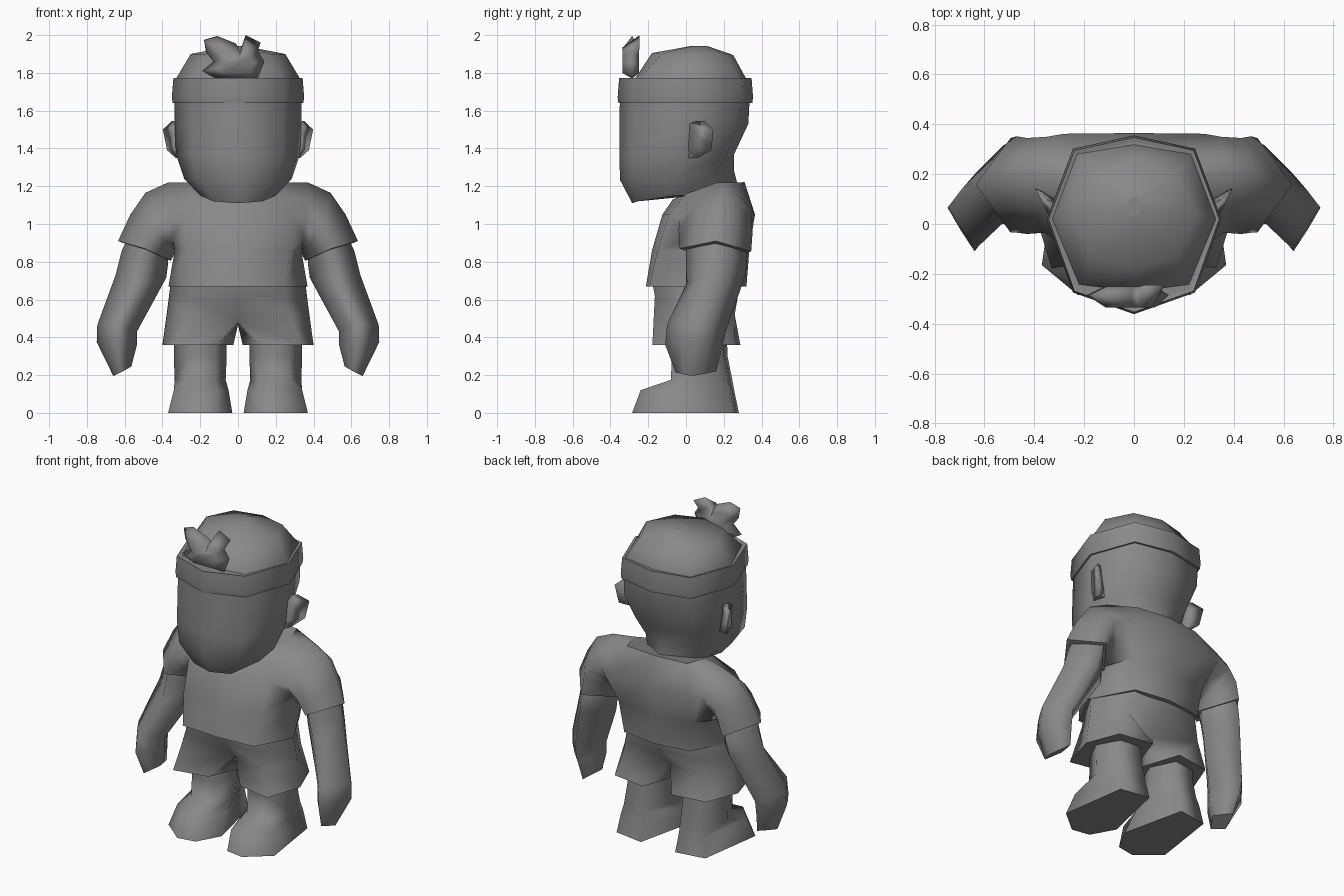
import bpy, bmesh, math

cube = bpy.data.objects.get("Cube")
if cube:
    bpy.data.objects.remove(cube, do_unlink=True)

grey = bpy.data.materials.new("grey")
grey.use_nodes = True
grey.diffuse_color = (0.25, 0.25, 0.25, 1)
grey.node_tree.nodes["Principled BSDF"].inputs["Base Color"].default_value = (0.25, 0.25, 0.25, 1)


def finish(name, bm, angle=150):
    bmesh.ops.recalc_face_normals(bm, faces=bm.faces)
    mesh = bpy.data.meshes.new(name)
    bm.to_mesh(mesh)
    bm.free()
    ob = bpy.data.objects.new(name, mesh)
    bpy.context.collection.objects.link(ob)
    mesh.materials.append(grey)
    bpy.ops.object.select_all(action='DESELECT')
    ob.select_set(True)
    bpy.context.view_layer.objects.active = ob
    bpy.ops.object.shade_smooth_by_angle(angle=math.radians(angle))


def add_ring(bm, ring, side=1):
    return [bm.verts.new((side * x, y, z)) for x, y, z in ring]


def skin(bm, loops):
    """Join neighbouring loops of vertices with quads."""
    for a, b in zip(loops, loops[1:]):
        for i in range(len(a)):
            j = (i + 1) % len(a)
            bm.faces.new((a[i], a[j], b[j], b[i]))


def cap(bm, loop):
    """Close a loop with a hard-edged face."""
    for e in bm.faces.new(loop).edges:
        e.smooth = False


def loft(name, rings, side=1, angle=150):
    bm = bmesh.new()
    loops = [add_ring(bm, r, side) for r in rings]
    skin(bm, loops)
    cap(bm, loops[0])
    cap(bm, loops[-1])
    finish(name, bm, angle)


def pair(name, rings):
    for label, s in (("left", 1), ("right", -1)):
        loft(f"{label}_{name}", rings, s)


def sym(half):
    """Complete a half ring, running front to back, across x = 0."""
    return half + [(-x, y, z) for x, y, z in half[-2:0:-1]]


def level(z, *pts):
    return [(x, y, z) for x, y in pts]


def octo(ring, bulge=1.0):
    """Turn four corners into eight points, pushing the midpoints out."""
    c = [sum(p[k] for p in ring) / 4 for k in range(3)]
    out = []
    for a, b in zip(ring, ring[1:] + ring[:1]):
        out += [a, tuple(c[k] + ((a[k] + b[k]) / 2 - c[k]) * bulge for k in range(3))]
    return out


# Head with jaw and neck
loft("head", [sym(r) for r in (
    [(0, -.285, 1.11), (.13, -.255, 1.12), (.20, -.07, 1.15), (.16, .15, 1.16), (0, .275, 1.20)],
    [(0, -.35, 1.235), (.215, -.28, 1.235), (.285, -.05, 1.24), (.17, .16, 1.26), (0, .255, 1.28)],
    level(1.37, (0, -.352), (.237, -.272), (.328, .0), (.20, .215), (0, .255)),
    level(1.53, (0, -.352), (.237, -.265), (.335, .02), (.235, .28), (0, .33)),
    level(1.68, (0, -.35), (.237, -.26), (.335, .02), (.235, .29), (0, .338)),
)])

# Crown of hair above the headband
loft("hair_crown", [sym(r) for r in (
    level(1.70, (0, -.30), (.225, -.25), (.33, .02), (.228, .28), (0, .325)),
    level(1.77, (0, -.27), (.22, -.242), (.328, .02), (.228, .28), (0, .318)),
    [(0, -.18, 1.905), (.17, -.13, 1.90), (.25, .04, 1.90), (.17, .20, 1.90), (0, .25, 1.895)],
    level(1.943, (0, .03), (.02, .04), (.03, .07), (.02, .10), (0, .11)),
)], angle=60)


# Headband with a narrow lip at top and bottom
def band_ring(s, z):
    base = ((0, -.362), (.245, -.275), (.35, .02), (.245, .302), (0, .355))
    return sym([(x * s, y * s, z) for x, y in base])


loft("headband", [band_ring(.92, 1.64), band_ring(.988, 1.64), band_ring(1, 1.67),
                  band_ring(.978, 1.772), band_ring(.93, 1.768)], angle=60)

# Two-pointed tuft: a pillowed outline
outline = [(-.19, 1.81), (-.13, 1.86), (-.17, 1.91), (-.18, 1.975), (-.11, 1.995),
           (-.01, 1.955), (.01, 1.91), (.04, 2.0), (.12, 1.96), (.105, 1.915),
           (.14, 1.86), (.105, 1.77), (-.12, 1.77)]
bm = bmesh.new()
rim = add_ring(bm, [(x, -.285 + (.04 if x > .02 and z > 1.93 else 0), z) for x, z in outline])
for y in (-.335, -.25):
    puff = add_ring(bm, [(x * .6, y, 1.84 + (z - 1.84) * .6) for x, z in outline])
    skin(bm, [rim, puff])
    bm.faces.new(puff)
finish("hair_tuft", bm)

# Ears: thin wedges swept backwards out of the head
pair("ear", [
    [(.325, .03, 1.54), (.35, .10, 1.545), (.31, .08, 1.54)],
    [(.335, .02, 1.53), (.398, .145, 1.50), (.32, .09, 1.50)],
    [(.325, .01, 1.40), (.375, .135, 1.39), (.30, .09, 1.39)],
    [(.31, .01, 1.35), (.33, .06, 1.35), (.28, .07, 1.36)],
])

# Shirt: body with an opening on each side, drawn out into the sleeves
bm = bmesh.new()
body = [add_ring(bm, sym(r)) for r in (
    level(.67, (0, -.212), (.25, -.195), (.368, .03), (.23, .288), (0, .32)),
    level(.86, (0, -.18), (.275, -.15), (.335, .09), (.26, .30), (0, .335)),
    level(1.05, (0, -.125), (.28, -.09), (.34, .13), (.28, .362), (0, .365)),
    [(0, -.07, 1.13), (.19, .0, 1.16), (.25, .16, 1.218), (.21, .29, 1.22), (0, .31, 1.222)],
)]
skin(bm, body)
cap(bm, body[0])
cap(bm, body[-1])
armhole = ((3, 2), (3, 1), (2, 1), (1, 1), (1, 2), (1, 3), (2, 3), (3, 3))
for s in (1, -1):
    hole = [body[r][s * i] for r, i in armhole]
    bmesh.ops.delete(bm, geom=[body[2][s * 2]], context='VERTS')
    sleeve = [add_ring(bm, octo(ring, bulge), s) for bulge, ring in (
        (1.08, [(.37, .20, 1.22), (.36, -.035, 1.02), (.335, .15, .85), (.35, .35, 1.07)]),
        (1.08, [(.49, .19, 1.165), (.43, -.04, .97), (.34, .15, .835), (.43, .345, 1.02)]),
        (1.04, [(.57, .17, 1.05), (.47, -.035, .91), (.348, .155, .82), (.47, .352, .95)]),
        (1.0, [(.635, .158, .91), (.495, -.035, .87), (.355, .155, .805), (.495, .345, .855)]),
    )]
    skin(bm, [hole] + sleeve)
    cap(bm, sleeve[-1])
finish("shirt", bm)

# Arms with simple mitten hands
pair("arm", [octo(r, 1.03) for r in (
    [(.58, .155, .93), (.48, .0, .90), (.375, .155, .86), (.48, .31, .89)],
    [(.615, .155, .86), (.50, .0, .83), (.37, .155, .79), (.505, .325, .82)],
    [(.648, .14, .73), (.53, .0, .68), (.38, .155, .715), (.525, .315, .73)],
    [(.745, .07, .465), (.635, -.10, .47), (.535, .03, .43), (.63, .21, .43)],
    [(.748, .065, .375), (.64, -.11, .36), (.535, .03, .36), (.625, .19, .34)],
    [(.66, .03, .195), (.62, -.055, .215), (.565, .03, .245), (.61, .16, .22)],
)])

# Shorts: hips splitting at the crotch into two flared legs
bm = bmesh.new()
hips = [add_ring(bm, sym(r)) for r in (
    level(.70, (0, -.18), (.24, -.165), (.355, .04), (.22, .27), (0, .30)),
    level(.62, (0, -.155), (.25, -.165), (.365, .05), (.23, .275), (0, .275)),
    [(0, -.03, .485), (.28, -.17, .52), (.378, .05, .52), (.26, .258, .52), (0, .16, .49)],
)]
skin(bm, hips)
cap(bm, hips[0])
crotch = bm.verts.new((0, .06, .465))
for s in (1, -1):
    top = [hips[2][s * i] for i in range(4)] + [hips[2][4], crotch]
    hem = add_ring(bm, level(.36, (.11, -.135), (.33, -.178), (.40, .05),
                             (.32, .255), (.10, .288), (.025, .06)), s)
    skin(bm, [top, hem])
    cap(bm, hem)
finish("shorts", bm)

# Legs running into the shoes
pair("leg_and_shoe", [
    level(.45, (.06, .07), (.12, -.075), (.27, -.075), (.34, .07), (.27, .20), (.13, .215)),
    level(.30, (.06, .07), (.12, -.075), (.27, -.075), (.34, .07), (.27, .20), (.13, .22)),
    level(.175, (.065, .06), (.12, -.08), (.27, -.08), (.335, .06), (.28, .22), (.13, .245)),
    level(.12, (.05, -.04), (.11, -.225), (.23, -.24), (.34, -.12), (.29, .235), (.13, .255)),
    level(0, (.03, -.12), (.11, -.265), (.225, -.285), (.37, -.165), (.31, .25), (.12, .28)),
])
